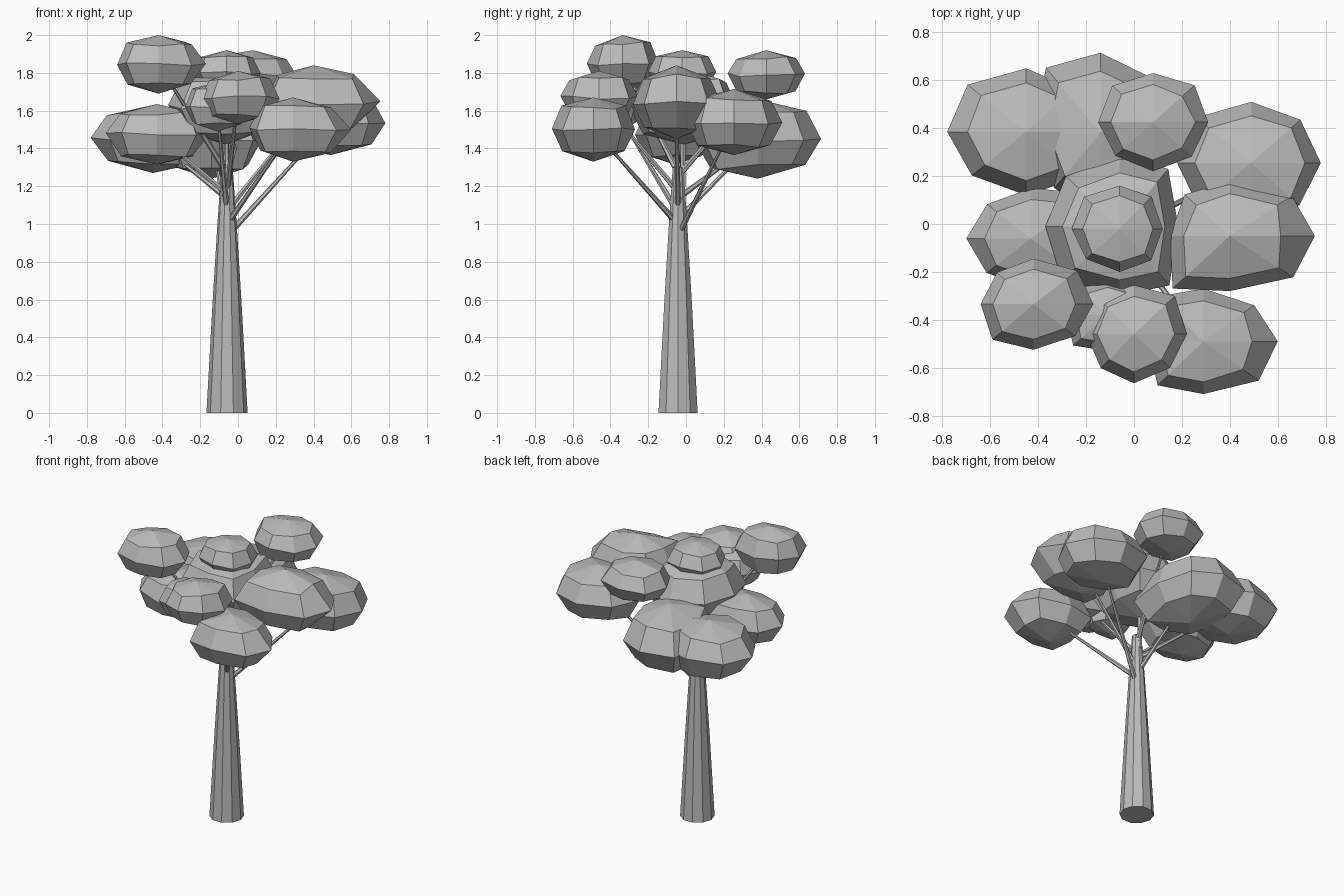
import bpy, bmesh, math, random
from mathutils import Vector

random.seed(4)
if "Cube" in bpy.data.objects:
    bpy.data.objects.remove(bpy.data.objects["Cube"])

grey = bpy.data.materials.new("plain_grey")
grey.use_nodes = True
grey.diffuse_color = (0.5, 0.5, 0.5, 1)
grey.node_tree.nodes["Principled BSDF"].inputs["Base Color"].default_value = grey.diffuse_color


def loft(name, rings, bottom=None, top=None):
    """Skin rings of points; close each end with a point or a flat cap."""
    bm = bmesh.new()
    loops = [[bm.verts.new(p) for p in ring] for ring in rings]
    n = len(loops[0])
    for low, high in zip(loops, loops[1:]):
        for i in range(n):
            j = (i + 1) % n
            bm.faces.new((low[i], low[j], high[j], high[i]))
    for loop, tip in ((loops[0], bottom), (loops[-1], top)):
        if tip is None:
            bm.faces.new(loop)
        else:
            v = bm.verts.new(tip)
            for i in range(n):
                bm.faces.new((loop[i], loop[(i + 1) % n], v))
    bmesh.ops.recalc_face_normals(bm, faces=bm.faces)
    mesh = bpy.data.meshes.new(name)
    bm.to_mesh(mesh)
    bm.free()
    mesh.materials.append(grey)
    obj = bpy.data.objects.new(name, mesh)
    bpy.context.collection.objects.link(obj)


def tube(name, stations, sides):
    """Tapered tube through (centre, radius) stations."""
    axis = (stations[-1][0] - stations[0][0]).to_track_quat('Z', 'Y')
    angles = [math.tau * i / sides for i in range(sides)]
    loft(name, [[c + axis @ Vector((r * math.cos(a), r * math.sin(a), 0)) for a in angles]
                for c, r in stations])


def leaf_clump(name, x, y, z, left, right, ry, rz, corners):
    """Eight-sided faceted blob; corners maps a side to its outward pull."""
    rings = []
    for reach, height in ((0.75, -0.7), (1, 0), (0.77, 0.7)):
        ring = []
        for i in range(8):
            a = math.tau * i / 8
            c, s = math.cos(a), math.sin(a)
            pull = 1 if i % 2 == 0 else random.uniform(0.95, 1.07)
            pull = corners.get(i, pull)
            rx = right if c > 0 else left
            if height and i % 4 == 0:
                rx = min(rx, ry * 1.2)
            dz = rz * (height + random.uniform(-0.07, 0.07))
            ring.append((x + rx * c * reach * pull, y + ry * s * reach * pull, z + dz))
        rings.append(ring)
    loft(name, rings, (x, y, z - rz), (x, y, z + rz))


# Trunk
base = Vector((-0.058, -0.042, 0))
up = Vector((0, 0, 1))
tube("trunk", [(base, 0.109), (base + up * 0.58, 0.077),
               (base + up, 0.051), (base + up * 1.3, 0.03)], 10)

# Leaf clumps: branch height, then centre x, y, z, reach left, reach right,
# half depth, half height
clumps = {
    "back_right": (1.15, -0.45, 0.385, 1.45, 0.33, 0.29, 0.265, 0.18),
    "back": (1.05, -0.14, 0.38, 1.45, 0.28, 0.26, 0.335, 0.21),
    "back_top": (1.28, 0.08, 0.425, 1.79, 0.23, 0.23, 0.205, 0.13),
    "left_back": (0.96, 0.49, 0.255, 1.54, 0.31, 0.29, 0.255, 0.175),
    "left": (1.1, 0.4, -0.05, 1.645, 0.25, 0.355, 0.23, 0.195),
    "middle": (1.2, -0.06, -0.01, 1.62, 0.31, 0.245, 0.29, 0.2),
    "middle_top": (1.25, -0.06, -0.02, 1.8, 0.2, 0.18, 0.18, 0.12),
    "right": (1.18, -0.43, -0.06, 1.475, 0.27, 0.29, 0.21, 0.16),
    "right_top": (1.3, -0.42, -0.335, 1.845, 0.22, 0.25, 0.19, 0.155),
    "front": (1.2, 0.0, -0.46, 1.67, 0.2, 0.22, 0.205, 0.14),
    "front_left": (1.02, 0.29, -0.49, 1.5, 0.23, 0.31, 0.22, 0.17),
    "front_small": (1.1, -0.11, -0.38, 1.62, 0.17, 0.17, 0.15, 0.13),
}
# Clump corners that are drawn out: side and pull
drawn_out = {
    "back": {3: 1.15, 7: 1.2},
    "left": {5: 1.35},
    "front_left": {3: 1.2, 5: 1.18},
    "middle": {1: 1.17, 7: 1.2, 5: 1.1},
    "right": {1: 1.25},
    "right_top": {5: 1.1},
    "front": {1: 1.1},
    "front_small": {5: 1.2},
}

for name, (fork, *shape) in clumps.items():
    leaf_clump(name + "_leaves", *shape, drawn_out.get(name, {3: 1.05}))
    # Branch from the trunk into the clump
    goal = Vector(shape[:3])
    out = Vector((goal.x - base.x, goal.y - base.y, 0)).normalized()
    start = base + up * fork + out * 0.025
    tube(name + "_branch", [(start, 0.016), (goal, 0.006)], 6)
